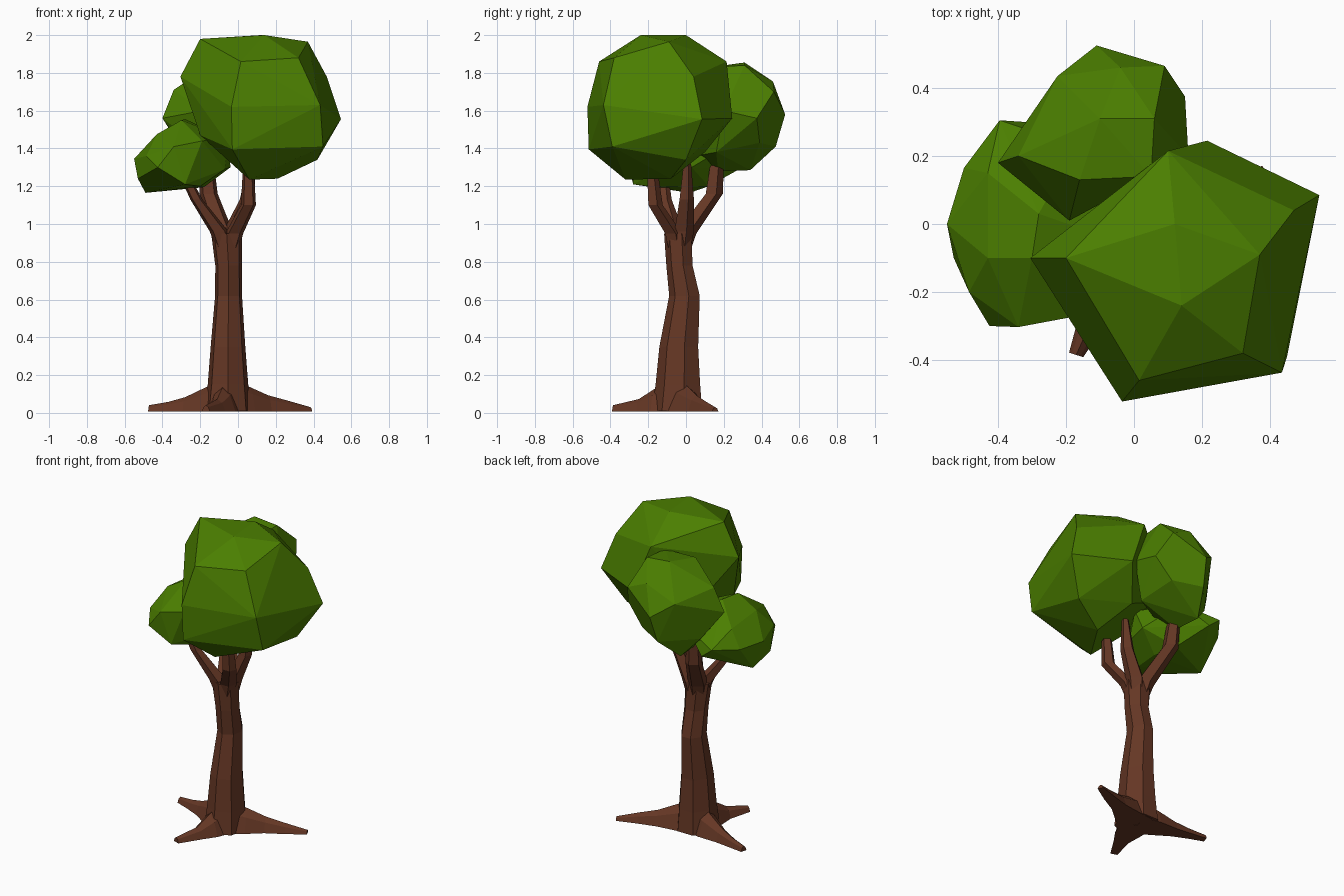
import bpy, bmesh, math
from mathutils import Vector


def material(name, color):
    m = bpy.data.materials.new(name)
    m.diffuse_color = (*color, 1)
    return m


BARK = material("bark", (0.13, 0.038, 0.018))
LEAF = material("leaf", (0.07, 0.21, 0.0))


def finish(name, bm, mat):
    bmesh.ops.recalc_face_normals(bm, faces=bm.faces)
    me = bpy.data.meshes.new(name)
    bm.to_mesh(me)
    bm.free()
    me.materials.append(mat)
    ob = bpy.data.objects.new(name, me)
    bpy.context.collection.objects.link(ob)


def loft(name, rings):
    """Skin a list of equal-sized point rings and cap both ends."""
    bm = bmesh.new()
    vs = [[bm.verts.new(p) for p in r] for r in rings]
    n = len(vs[0])
    for a, b in zip(vs, vs[1:]):
        for i in range(n):
            j = (i + 1) % n
            bm.faces.new((a[i], a[j], b[j], b[i]))
    bm.faces.new(vs[0])
    bm.faces.new(vs[-1])
    finish(name, bm, BARK)


def oval(x, y, z, rx, ry, sides=7):
    turn = [math.tau * (i + 0.25) / sides for i in range(sides)]
    return [(x + rx * math.cos(t), y + ry * math.sin(t), z) for t in turn]


def branch(name, path):
    """Five-sided limb, path points are x, y, z, radius."""
    loft(name, [oval(x, y, z, r, r, 5) for x, y, z, r in path])


def root(name, path):
    """Flat-bottomed arched limb, path points are x, y, half width, height."""
    d = (Vector(path[-1][:2]) - Vector(path[0][:2])).normalized()
    side = Vector((-d.y, d.x, 0))
    shape = [(-1, 0), (-0.6, 0.7), (0, 1), (0.6, 0.7), (1, 0)]
    loft(name, [[Vector((x, y, 0.008)) + side * (u * w) + Vector((0, 0, v * h))
                 for u, v in shape] for x, y, w, h in path])


def foliage(name, points):
    """Faceted leaf mass: convex hull with near-flat faces merged."""
    bm = bmesh.new()
    for p in points:
        bm.verts.new(p)
    bmesh.ops.convex_hull(bm, input=bm.verts[:])
    bmesh.ops.delete(bm, geom=[v for v in bm.verts if not v.link_faces], context='VERTS')
    bmesh.ops.dissolve_limit(bm, angle_limit=0.1, verts=bm.verts[:], edges=bm.edges[:])
    finish(name, bm, LEAF)


# Trunk
loft("trunk", [oval(*r) for r in [
    (-0.055, -0.04, 0.01, 0.125, 0.14), (-0.053, -0.037, 0.15, 0.11, 0.124),
    (-0.053, -0.033, 0.35, 0.094, 0.108), (-0.05, -0.004, 0.62, 0.073, 0.085),
    (-0.05, -0.031, 0.78, 0.072, 0.073), (-0.06, -0.04, 0.95, 0.084, 0.076)]])

# Roots
root("left_root", [(-0.06, -0.04, 0.1, 0.17), (-0.165, 0.0, 0.08, 0.13),
                   (-0.28, 0.035, 0.046, 0.075), (-0.37, 0.06, 0.032, 0.05), (-0.47, 0.085, 0.02, 0.033)])
root("right_root", [(-0.04, -0.03, 0.11, 0.17), (0.06, 0.01, 0.08, 0.13),
                    (0.16, 0.055, 0.048, 0.085), (0.27, 0.1, 0.034, 0.055), (0.385, 0.155, 0.018, 0.022)])
root("front_root", [(-0.06, -0.04, 0.1, 0.17), (-0.085, -0.165, 0.075, 0.12),
                    (-0.11, -0.25, 0.045, 0.065), (-0.17, -0.385, 0.022, 0.033)])

# Branches
branch("left_branch", [(-0.07, -0.05, 0.86, 0.045), (-0.1, -0.065, 0.96, 0.052),
                       (-0.22, -0.11, 1.13, 0.034), (-0.28, -0.12, 1.25, 0.028)])
branch("front_branch", [(-0.05, -0.05, 0.84, 0.045), (-0.02, -0.07, 0.95, 0.05),
                        (0.055, -0.165, 1.1, 0.042), (0.055, -0.18, 1.27, 0.032)])
branch("back_branch", [(-0.06, -0.035, 0.82, 0.045), (-0.08, -0.005, 0.95, 0.06),
                       (-0.155, 0.145, 1.16, 0.05), (-0.165, 0.16, 1.31, 0.04)])
branch("right_branch", [(-0.045, -0.03, 0.82, 0.045), (-0.025, -0.015, 0.96, 0.057),
                        (0.05, 0.0, 1.13, 0.042), (0.07, 0.005, 1.32, 0.022)])

# Foliage
foliage("main_foliage", [
    (-0.2, -0.1, 1.98), (0.12, 0, 2.0), (0.14, -0.24, 2.0), (0.37, -0.09, 1.965),
    (0.32, -0.38, 1.88), (0.015, -0.46, 1.86), (-0.305, -0.1, 1.78), (0.1, 0.215, 1.86),
    (0.47, 0.04, 1.78), (-0.035, -0.522, 1.62), (0.435, -0.437, 1.63), (0.545, 0.085, 1.555),
    (0.215, 0.245, 1.56), (-0.03, -0.515, 1.395), (0.45, -0.39, 1.41), (0.42, 0, 1.34),
    (0.06, -0.32, 1.235), (0.21, -0.08, 1.24), (-0.2, -0.2, 1.47),
    (0.1, 0.1, 1.38), (-0.12, 0.03, 1.5)])
foliage("back_foliage", [
    (-0.1, 0.31, 1.855), (-0.16, 0.13, 1.83), (0.06, 0.31, 1.84), (0.05, 0.14, 1.83),
    (-0.04, 0.46, 1.755), (0.09, 0.465, 1.7), (-0.11, 0.525, 1.58), (-0.225, 0.435, 1.66),
    (-0.34, 0.2, 1.71), (-0.4, 0.18, 1.56), (-0.19, 0.01, 1.6), (0.15, 0.375, 1.56),
    (0.16, 0.2, 1.6), (0.04, 0.39, 1.43), (-0.13, 0.475, 1.41), (-0.2, 0.34, 1.285),
    (-0.18, 0.17, 1.28), (-0.3, 0.28, 1.4), (0.08, 0.16, 1.38), (-0.14, 0.05, 1.36)])
foliage("left_foliage", [
    (-0.55, 0, 1.345), (-0.53, -0.1, 1.24), (-0.5, 0.165, 1.34), (-0.49, 0.02, 1.165),
    (-0.425, -0.3, 1.3), (-0.34, -0.303, 1.41), (-0.19, -0.275, 1.44), (-0.485, -0.2, 1.36),
    (-0.43, -0.1, 1.475), (-0.3, -0.1, 1.55), (-0.28, 0.03, 1.555), (-0.395, 0.305, 1.36),
    (-0.32, 0.3, 1.3), (-0.43, 0.15, 1.45), (-0.28, -0.28, 1.21), (-0.2, -0.2, 1.2),
    (-0.22, 0.12, 1.2), (-0.18, -0.03, 1.195), (-0.07, -0.13, 1.29), (-0.04, 0.03, 1.3),
    (-0.17, 0.23, 1.42), (-0.05, -0.05, 1.45)])
